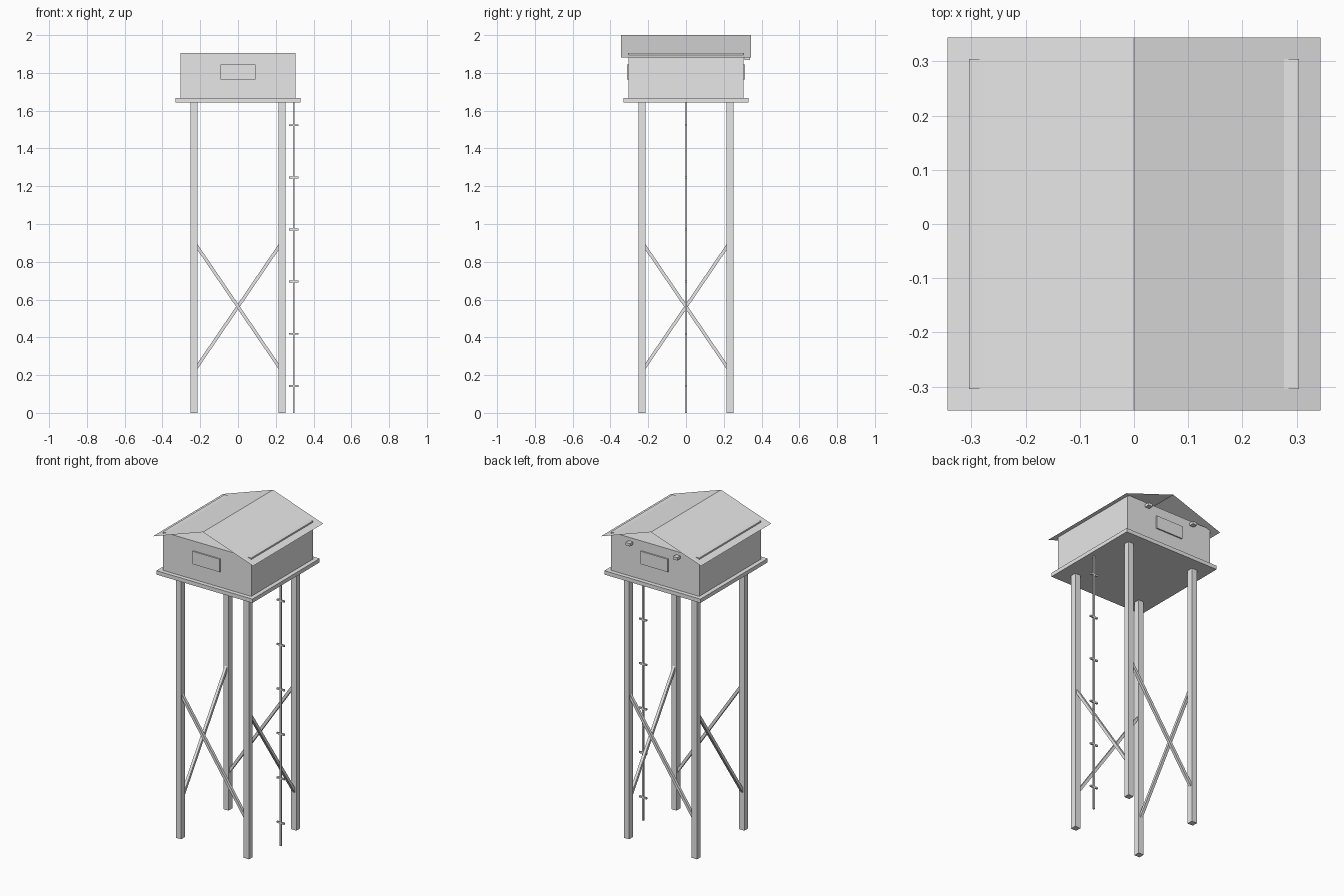
import bpy, bmesh
from math import pi
from mathutils import Vector, Matrix

cube = bpy.data.objects.get("Cube")
if cube:
    bpy.data.objects.remove(cube, do_unlink=True)

GREY = (0.8, 0.8, 0.8, 1)
mat = bpy.data.materials.new("plain_grey")
mat.use_nodes = True
mat.diffuse_color = GREY
for node in mat.node_tree.nodes:
    if node.type == "BSDF_PRINCIPLED":
        node.inputs["Base Color"].default_value = GREY


def finish(name, bm):
    mesh = bpy.data.meshes.new(name)
    bm.to_mesh(mesh)
    bm.free()
    mesh.materials.append(mat)
    obj = bpy.data.objects.new(name, mesh)
    bpy.context.collection.objects.link(obj)
    return obj


def box(name, centre, size, matrix=Matrix()):
    bm = bmesh.new()
    local = Matrix.Translation(centre) @ Matrix.Diagonal((*size, 1))
    bmesh.ops.create_cube(bm, size=1, matrix=matrix @ local)
    return finish(name, bm)


def beam(name, start, end, width):
    start, end = Vector(start), Vector(end)
    axis = end - start
    turn = axis.to_track_quat("Z", "Y").to_matrix().to_4x4()
    place = Matrix.Translation((start + end) / 2) @ turn
    return box(name, (0, 0, 0), (width, width, axis.length), place)


LEG = 0.233
DECK_BOTTOM, DECK_TOP, WALL_TOP = 1.643, 1.667, 1.905
WALL = 0.304

# Four legs, each with one diagonal brace to the next leg
for i, side in enumerate(("front", "right", "back", "left")):
    spin = Matrix.Rotation(i * pi / 2, 4, "Z")
    box(side + "_leg", (-LEG, -LEG, DECK_BOTTOM / 2), (0.037, 0.037, DECK_BOTTOM), spin)
    beam(side + "_brace", spin @ Vector((-LEG + 0.01, -LEG, 0.89)),
         spin @ Vector((LEG - 0.01, -LEG, 0.235)), 0.017)

# Platform and cabin
box("platform", (0, 0, (DECK_BOTTOM + DECK_TOP) / 2), (0.66, 0.66, DECK_TOP - DECK_BOTTOM))
box("cabin_walls", (0, 0, (DECK_TOP + WALL_TOP) / 2), (2 * WALL, 2 * WALL, WALL_TOP - DECK_TOP))

# Window plates on the front and back
for side, sign in (("front", -1), ("back", 1)):
    box(side + "_window", (0, sign * (WALL + 0.0035), 1.804), (0.186, 0.009, 0.08))

# Small fittings high on the back wall
for side, sign in (("left", 1), ("right", -1)):
    box(side + "_back_fitting", (sign * 0.163, 0.324, 1.878), (0.03, 0.03, 0.017))

# Thin open gable roof
bm = bmesh.new()
rows = [[bm.verts.new((x, y, z)) for y in (-0.344, 0.344)]
        for x, z in ((-0.344, 1.882), (0, 2.0), (0.344, 1.882))]
for a, b in zip(rows, rows[1:]):
    bm.faces.new((a[0], b[0], b[1], a[1]))
finish("roof", bm)

# Single pole ladder
box("ladder_pole", (0.295, 0, DECK_BOTTOM / 2), (0.01, 0.01, DECK_BOTTOM))
for i in range(6):
    box("ladder_rung", (0.295, 0, 0.143 + i * 0.276), (0.052, 0.01, 0.01))
